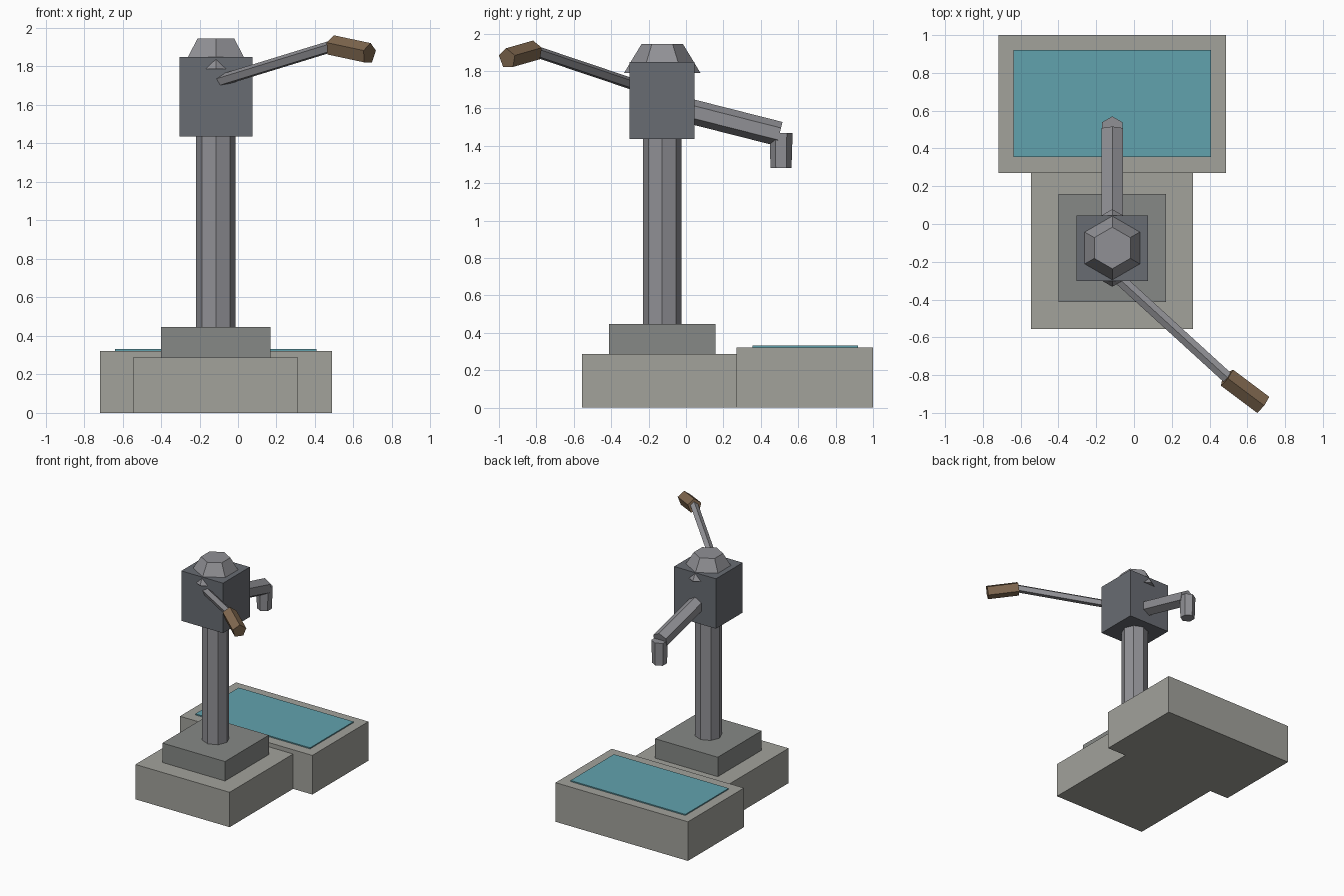
import bpy, bmesh, math
from mathutils import Vector, Matrix

if "Cube" in bpy.data.objects:
    bpy.data.objects.remove(bpy.data.objects["Cube"])


def material(name, rgb):
    m = bpy.data.materials.new(name)
    m.diffuse_color = (*rgb, 1)
    m.use_nodes = True
    m.node_tree.nodes["Principled BSDF"].inputs["Base Color"].default_value = m.diffuse_color
    return m


stone = material("stone", (0.36, 0.36, 0.33))
plinth_stone = material("plinth_stone", (0.24, 0.25, 0.24))
dark_iron = material("dark_iron", (0.14, 0.15, 0.17))
iron = material("iron", (0.28, 0.28, 0.30))
wood = material("wood", (0.22, 0.14, 0.08))
water_blue = material("water_blue", (0.12, 0.36, 0.42))


def finish(name, bm, mat):
    me = bpy.data.meshes.new(name)
    bm.to_mesh(me)
    bm.free()
    me.materials.append(mat)
    ob = bpy.data.objects.new(name, me)
    bpy.context.collection.objects.link(ob)
    return ob


def box(name, x, y, z, mat):
    """Box from (min, max) pairs."""
    bm = bmesh.new()
    size = [b - a for a, b in (x, y, z)]
    mid = [(a + b) / 2 for a, b in (x, y, z)]
    bmesh.ops.create_cube(bm, size=1, matrix=Matrix.Translation(mid) @ Matrix.Diagonal((*size, 1)))
    return finish(name, bm, mat)


def prism(name, start, end, r1, r2, sides, mat):
    """Tapered prism between two points, with one corner turned up (or to +y if vertical)."""
    a, b = Vector(start), Vector(end)
    d = (b - a).normalized()
    up = Vector((0, 1, 0)) if abs(d.z) > 0.99 else Vector((0, 0, 1))
    up = (up - d * up.dot(d)).normalized()
    side = d.cross(up)
    bm = bmesh.new()
    rings = []
    for c, r in ((a, r1), (b, r2)):
        rings.append([bm.verts.new(c + r * (up * math.cos(t) + side * math.sin(t)))
                      for t in (2 * math.pi * i / sides for i in range(sides))])
    for ring in rings:
        bm.faces.new(ring)
    for i in range(sides):
        j = (i + 1) % sides
        bm.faces.new((rings[0][i], rings[0][j], rings[1][j], rings[1][i]))
    bmesh.ops.recalc_face_normals(bm, faces=bm.faces)
    return finish(name, bm, mat)


PX, PY = -0.115, -0.127   # pump axis

# Stone base, plinth and trough
box("base_slab", (-0.545, 0.313), (-0.556, 0.302), (0, 0.287), stone)
box("plinth", (-0.40, 0.17), (-0.412, 0.158), (0.285, 0.447), plinth_stone)
box("trough", (-0.718, 0.488), (0.27, 1.0), (0, 0.322), stone)
box("water", (-0.638, 0.408), (0.355, 0.92), (0.315, 0.331), water_blue)

# Pump column, head and cap
prism("column", (PX, PY, 0.44), (PX, PY, 1.45), 0.103, 0.103, 8, iron)
box("head", (-0.305, 0.075), (-0.302, 0.046), (1.437, 1.848), dark_iron)
prism("cap", (PX, PY, 1.788), (PX, PY, 1.945), 0.205, 0.11, 6, iron)

# Spout and outlet
prism("spout", (PX, -0.02, 1.595), (PX, 0.50, 1.463), 0.066, 0.066, 6, iron)
prism("outlet", (PX, 0.508, 1.468), (PX, 0.508, 1.281), 0.062, 0.056, 6, iron)

# Pump lever and wooden grip
prism("lever", (-0.115, -0.257, 1.719), (0.50, -0.818, 1.908), 0.032, 0.032, 5, iron)
prism("grip", (0.49, -0.812, 1.907), (0.682, -0.956, 1.866), 0.056, 0.056, 5, wood)
